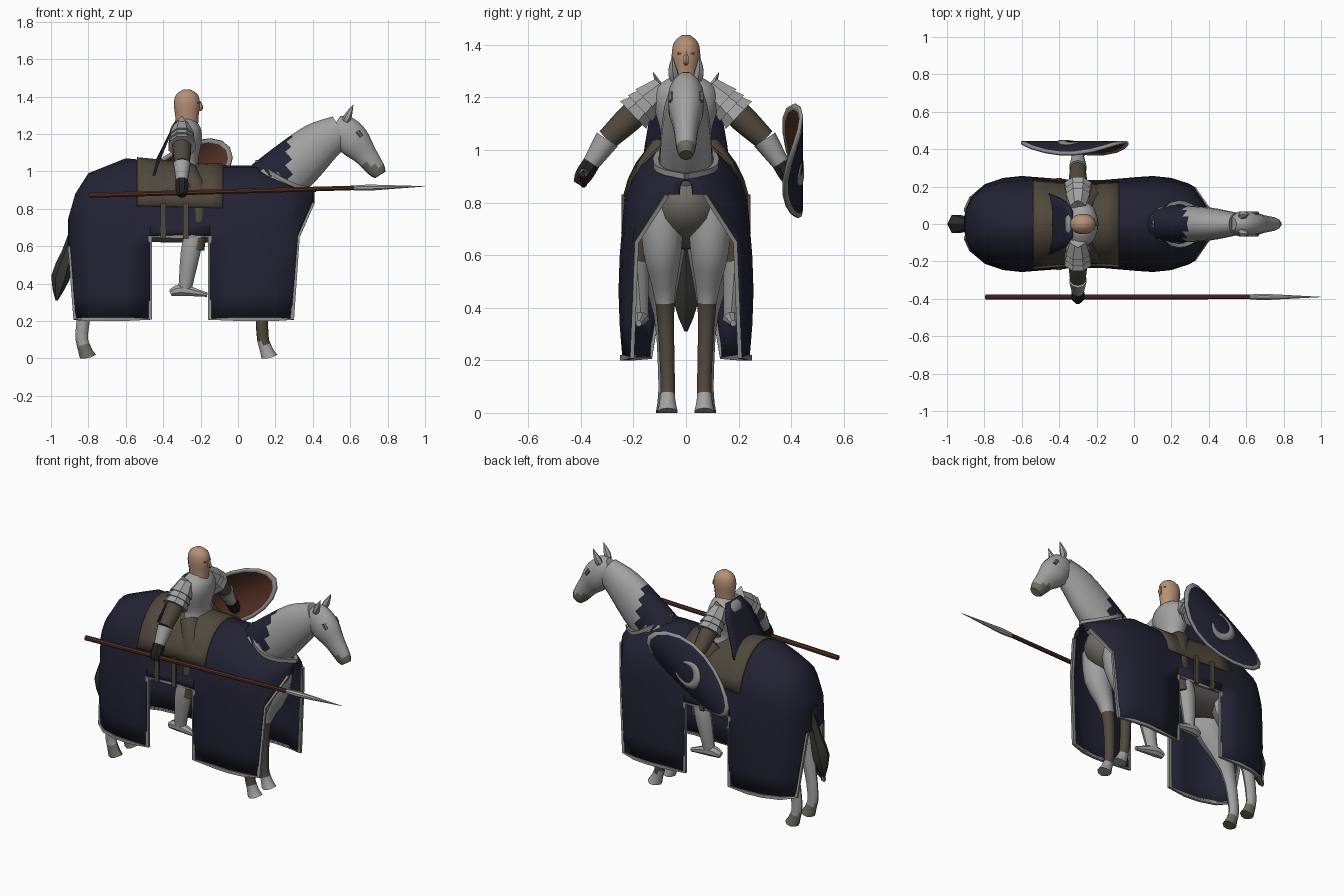
import bpy, bmesh, math
from mathutils import Vector

cube = bpy.data.objects.get("Cube")
if cube:
    bpy.data.objects.remove(cube, do_unlink=True)


def material(name, *rgb):
    mat = bpy.data.materials.new(name)
    mat.use_nodes = True
    mat.diffuse_color = (*rgb, 1)
    shader = next(node for node in mat.node_tree.nodes if node.type == 'BSDF_PRINCIPLED')
    shader.inputs["Base Color"].default_value = (*rgb, 1)
    shader.inputs["Roughness"].default_value = .9
    return mat


GREY = material("light grey", .36, .36, .36)
TRIM = material("trim grey", .27, .27, .26)
NAVY = material("navy cloth", .016, .016, .034)
BROWN = material("leather brown", .08, .065, .047)
DAPPLE = material("dapple grey", .16, .15, .13)
WOOD = material("red brown wood", .085, .03, .018)
SKIN = material("skin", .46, .28, .18)
BLACK = material("black leather", .016, .016, .016)
TAIL = material("tail grey", .035, .034, .03)


def finish(name, verts, faces, mats, rule=None, facing=None, thick=0):
    """Turn points and faces into a shaded object; facing orients open sheets."""
    mesh = bpy.data.meshes.new(name)
    mesh.from_pydata([tuple(v) for v in verts], [], faces)
    bm = bmesh.new()
    bm.from_mesh(mesh)
    bmesh.ops.remove_doubles(bm, verts=bm.verts, dist=.00001)
    bmesh.ops.recalc_face_normals(bm, faces=bm.faces)
    bm.normal_update()
    if facing and sum(f.normal.dot(Vector(facing)) * f.calc_area() for f in bm.faces) < 0:
        bmesh.ops.reverse_faces(bm, faces=bm.faces)
    if rule:
        for face in bm.faces:
            face.material_index = rule(face.calc_center_median())
    bm.to_mesh(mesh)
    bm.free()
    for mat in mats:
        mesh.materials.append(mat)
    mesh.shade_smooth()
    mesh.set_sharp_from_angle(angle=math.radians(40))
    obj = bpy.data.objects.new(name, mesh)
    bpy.context.collection.objects.link(obj)
    if thick:
        shell = obj.modifiers.new("thickness", 'SOLIDIFY')
        shell.thickness = thick
        shell.offset = -1
    return obj


def grid_faces(rows, columns, closed, skip=None):
    faces = []
    for i in range(rows - 1):
        if skip and skip(i):
            continue
        for j in range(columns if closed else columns - 1):
            after = (j + 1) % columns
            here, there = i * columns, (i + 1) * columns
            faces.append((here + j, here + after, there + after, there + j))
    return faces


def sheet(name, rows, mats, facing, thick, skip=None, rule=None, closed=False):
    """Grid surface through equal rows of points."""
    faces = grid_faces(len(rows), len(rows[0]), closed, skip)
    return finish(name, [p for row in rows for p in row], faces, mats, rule, facing, thick)


def smooth(rings, steps):
    """Catmull-Rom samples through the control rings."""
    ctrl = [Vector(r) for r in (rings[0], *rings, rings[-1])]
    out = []
    for a, b, c, d in zip(ctrl, ctrl[1:], ctrl[2:], ctrl[3:]):
        for k in range(steps):
            t = k / steps
            out.append(b + ((c - a) * t + (2 * a - 5 * b + 4 * c - d) * t**2
                            + (3 * b - a - 3 * c + d) * t**3) / 2)
    return out + [ctrl[-1]]


def tube(name, rings, mats, n=10, flat=1, ref=(0, 1, 0), rule=None, steps=3):
    """Loft through rings (x, y, z, radius); flat scales the radius along ref."""
    rings = smooth(rings, steps)
    verts = []
    for i, ring in enumerate(rings):
        tangent = (rings[min(i + 1, len(rings) - 1)] - rings[max(i - 1, 0)]).to_3d().normalized()
        side = Vector(ref)
        side = (side - side.dot(tangent) * tangent).normalized()
        other = tangent.cross(side)
        for j in range(n):
            turn = math.tau * (j + .5) / n
            point = ring.to_3d() + (side * math.cos(turn) * flat + other * math.sin(turn)) * ring[3]
            point.z = max(point.z, 0)
            verts.append(point)
    caps = [tuple(range(n)), tuple(range(len(verts) - n, len(verts)))]
    return finish(name, verts, grid_faces(len(rings), n, True) + caps, mats, rule)


def pair(name, rings, mats, **options):
    """Left and right copies of a tube."""
    for side, sign in (("left", 1), ("right", -1)):
        tube(f"{side}_{name}", [(x, y * sign, z, r) for x, y, z, r in rings], mats, **options)


# Caparison: outline rules, then panels of stations with their hem heights
CREST = [(-.91, .74), (-.87, .88), (-.8, .99), (-.6, 1.07), (-.2, 1.03), (.1, 1.03), (.3, .94), (.41, .89)]


def crest(x):
    for (a, low), (b, high) in zip(CREST, CREST[1:]):
        if x <= b:
            return low + (high - low) * (x - a) / (b - a)


def half_width(x):
    u = (x + .25) / .66
    return .245 * math.sqrt(1 - u**6) * (1 - .1 * max(0, math.cos(math.pi * u)))


def arch(x, hem, reach=90, grow=0):
    """Points over the back from the right side to the left."""
    spring = max(.72, hem + .02)
    points = []
    for k in range(-6, 7):
        angle = math.radians(reach * k / 6)
        points.append((x, (half_width(x) + grow) * math.sin(angle),
                       spring + (crest(x) + grow - spring) * math.cos(angle)))
    return points


def drop(x, hem):
    """Points of the left side hanging down to the hem."""
    spring = max(.72, hem + .02)
    return [(x, half_width(x) * (1 + .06 * math.sin(math.pi * t)), spring + (hem - spring) * t)
            for t in (.25, .5, .75, 1)]


PANELS = [((-.908, -.9), .6), ((-.87, -.8, -.7, -.6, -.47), .21), ((-.47, -.3, -.15), .65),
          ((-.15, 0, .1, .2, .29), .21), ((.32,), .65), ((.4, .409), .83)]
stations = [(x, hem) for xs, hem in PANELS for x in xs]
rows = []
for x, hem in stations:
    left = drop(x, hem)
    rows.append([(px, -py, pz) for px, py, pz in reversed(left)] + arch(x, hem) + left)
sheet("caparison", rows, [NAVY], (0, 0, 1), .008, skip=lambda i: stations[i][0] == stations[i + 1][0])

# Hem trim and collar
pair("hem_trim", [(*drop(x, hem)[-1], .014) for x, hem in stations[1:-1]], [TRIM], n=4, flat=.8, steps=1)
pair("collar_trim", [(.1, 0, 1.05, .015), (.2, .105, .98, .015), (.3, .1, .925, .015), (.41, 0, .9, .015)],
     [TRIM], n=4, ref=(0, 0, 1))

# Saddle and girth straps
sheet("saddle", [arch(x, .65, reach=74, grow=.012) for x in (-.54, -.47, -.3, -.15, -.08)],
      [BROWN], (0, 0, 1), .012)
for place, x in (("rear", -.4), ("front", -.28)):
    pair(f"{place}_girth_strap", [(x, .24, .83, .02), (x, .24, .64, .02)], [BROWN], n=4, flat=.4, steps=1)

# Horse trunk
trunk = []
for k in range(-7, 8):
    u = math.sin(math.pi / 15 * k)
    trunk.append((.6 * u - .25, 0, .8, .18 * math.sqrt(1 - u**4)))
tube("horse_trunk", trunk, [DAPPLE], n=14, steps=1)

# Horse neck with cloth over the crest, head, eyes and ears
tube("horse_neck", [(.17, 0, .92, .15), (.31, 0, 1.04, .14), (.43, 0, 1.145, .12), (.55, 0, 1.22, .085)],
     [GREY, NAVY], n=14, flat=.7, steps=4, rule=lambda c: int(c.x < .28 and c.z > .98))
tube("horse_head", [(.52, 0, 1.255, .05), (.56, 0, 1.225, .085), (.62, 0, 1.16, .092), (.68, 0, 1.09, .066),
                    (.74, 0, 1.01, .05), (.76, 0, .98, .034)],
     [GREY, DAPPLE], n=12, flat=.75, rule=lambda c: int(c.z < 1.035))
pair("horse_eye", [(.64, .055, 1.215, .014), (.66, .056, 1.185, .012)], [DAPPLE], n=6)
pair("horse_ear", [(.575, .042, 1.27, .02), (.59, .05, 1.3, .02), (.615, .052, 1.355, .002)], [GREY], n=6)

# Horse legs and tail
pair("fore_leg", [(.2, .09, .8, .1), (.2, .09, .62, .085), (.135, .08, .42, .042), (.13, .07, .14, .032),
                  (.15, .07, .05, .034), (.17, .07, 0, .045)],
     [GREY, BROWN], flat=.9, rule=lambda c: int(.08 < c.z < .42))
pair("hind_leg", [(-.68, .09, .82, .14), (-.67, .1, .65, .13), (-.79, .085, .38, .05), (-.835, .08, .14, .034),
                  (-.82, .08, .05, .036), (-.8, .08, 0, .045)],
     [GREY, DAPPLE], flat=.8, rule=lambda c: int(c.z < .08))
tube("tail", [(-.87, 0, .68, .03), (-.91, 0, .56, .035), (-.95, 0, .43, .05), (-.97, 0, .31, .006)],
     [TAIL], n=6, flat=1.1, steps=2)

# Rider body, head and face
body = [(1, .08), (1.06, .07), (1.17, .09), (1.24, .08), (1.28, .04)]
tube("breastplate", [(-.28, 0, z, r) for z, r in body], [GREY], n=12, flat=1.4)
skull = [(1.25, .06), (1.3, .063), (1.36, .07), (1.41, .058), (1.437, .02)]
tube("rider_head", [(-.273, 0, z, r) for z, r in skull], [SKIN], n=14, flat=.8)
tube("nose", [(-.207, 0, 1.375, .006), (-.198, 0, 1.34, .012), (-.207, 0, 1.325, .005)], [SKIN], n=6)
pair("eye", [(-.212, .016, 1.367, .006), (-.218, .03, 1.367, .006)], [BROWN], n=6, ref=(1, 0, 0))

# Cape ending in two hanging points
cape = []
for t in (0, .25, .5, .75, 1):
    cape.append([(-.335 - .14 * t, (.07 + .1 * math.sqrt(t)) * c, 1.27 - .28 * t - .07 * t**2 * abs(c))
                 for c in (-1, -.6, 0, .6, 1)])
sheet("cape", cape, [NAVY], (-1, 0, 0), .01)

# Arms and shoulder armour along the arm joints
shoulder, elbow, wrist, fist = (Vector((-.3, y, z)) for y, z in ((.13, 1.2), (.3, 1.04), (.36, .95), (.41, .87)))
along_x = (1, 0, 0)
pair("upper_arm", [(*shoulder, .05), (*shoulder.lerp(elbow, .5), .052), (*elbow, .042)], [BROWN], ref=along_x)
pair("vambrace", [(*elbow, .048), (*wrist, .033)], [GREY], ref=along_x)
pair("glove", [(*wrist, .036), (*wrist.lerp(fist, .6), .036), (*fist, .022)], [BLACK], n=8, ref=along_x)
for k in range(3):
    start = shoulder.lerp(elbow, .16 * k - .25)
    end = shoulder.lerp(elbow, .16 * k + .1)
    pair(f"pauldron_plate_{k}", [(*start, .045), (*end, .07 + .004 * k)], [GREY], n=8, ref=along_x, steps=1)
pair("pauldron_crest", [(-.3, .1, 1.24, .045), (-.3, .125, 1.295, .004)], [GREY], n=6, flat=.4, steps=1)

# Rider legs
pair("thigh", [(-.28, .08, 1, .06), (-.21, .16, .86, .055), (-.22, .185, .58, .04)], [BROWN])
pair("greave", [(-.235, .188, .66, .05), (-.255, .185, .56, .052), (-.285, .17, .36, .034)], [GREY], flat=.85)
pair("boot", [(-.36, .165, .35, .02), (-.3, .17, .365, .033), (-.165, .18, .34, .012)], [GREY], n=8)

# Lance
tube("lance_shaft", [(-.795, -.39, .872, .015), (.64, -.39, .912, .013)], [WOOD], n=8, steps=1)
tube("lance_head", [(.62, -.39, .911, .015), (.7, -.39, .913, .018), (1, -.39, .92, .001)], [GREY], n=8, steps=1)

# Shield, a tapering oval bowed about its slanted long axis
CENTRE = Vector((-.32, .445, .95))
AXIS, ACROSS = Vector((.84, 0, .54)), Vector((-.54, 0, .84))
LENGTH, WIDTH = .33, .15


def bowed(s, d, lift=0):
    return CENTRE + AXIS * s + ACROSS * d + Vector((0, lift - 3 * d * d, 0))


def rim_rule(centre):
    """Trim on the outermost ring, cloth inside it."""
    s = (centre - CENTRE).dot(AXIS) / LENGTH
    d = (centre - CENTRE).dot(ACROSS) / WIDTH
    return 2 if math.hypot(s, d / (1 + .15 * s)) > .86 else 0


rings = []
for scale in (0, .3, .6, .92, 1):
    ring = []
    for k in range(20):
        angle = math.tau * k / 20
        s, d = math.cos(angle), math.sin(angle)
        ring.append(bowed(LENGTH * s * scale, WIDTH * d * (1 + .15 * s) * scale))
    rings.append(ring)
shield = sheet("shield", rings, [NAVY, WOOD, TRIM], (0, 1, 0), .014, rule=rim_rule, closed=True)
shield.modifiers["thickness"].material_offset = 1
shield.modifiers["thickness"].material_offset_rim = 2

# Crescent plate on the shield
crescent = []
for k in range(17):
    angle = math.radians(35 + 290 * k / 16)
    band = .012 + .036 * math.sin(math.pi * k / 16)
    crescent.append([bowed(r * math.cos(angle), r * math.sin(angle), .004)
                     for r in (.088, .088 - band / 2, .088 - band)])
sheet("shield_crescent", crescent, [TRIM], (0, 1, 0), .006)
